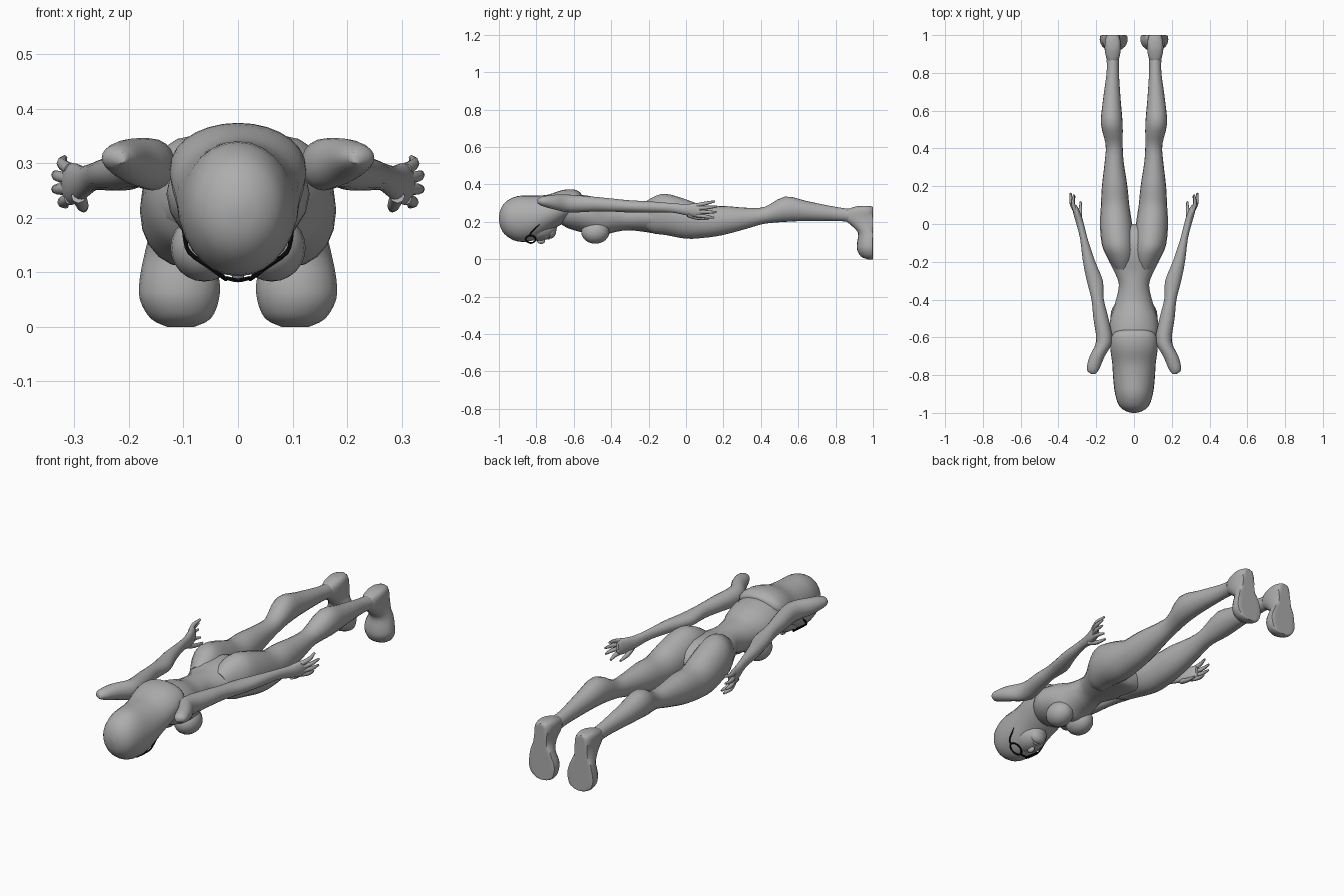
import bpy, bmesh, math
from mathutils import Vector, Matrix, Euler

default_cube = bpy.data.objects.get("Cube")
if default_cube:
    bpy.data.objects.remove(default_cube, do_unlink=True)


def make_material(name, colour):
    material = bpy.data.materials.new(name)
    material.use_nodes = True
    material.diffuse_color = colour
    shader = material.node_tree.nodes["Principled BSDF"]
    shader.inputs["Base Color"].default_value = colour
    return material


GREY = make_material("matte grey", (0.42, 0.42, 0.42, 1))
BLACK = make_material("frame black", (0.004, 0.004, 0.004, 1))


def finish(name, bm, material, mirrored=False):
    """Turn a bmesh into a smooth object, optionally mirrored across x."""
    bmesh.ops.recalc_face_normals(bm, faces=bm.faces)
    for face in bm.faces:
        face.smooth = True
    mesh = bpy.data.meshes.new(name)
    bm.to_mesh(mesh)
    bm.free()
    mesh.materials.append(material)
    obj = bpy.data.objects.new(name, mesh)
    bpy.context.collection.objects.link(obj)
    if mirrored:
        mirror = obj.modifiers.new("mirror", 'MIRROR')
        mirror.use_axis = (True, False, False)
        mirror.use_mirror_merge = False
    bpy.ops.object.select_all(action='DESELECT')
    bpy.context.view_layer.objects.active = obj
    obj.select_set(True)
    bpy.ops.object.shade_smooth_by_angle(angle=math.radians(50))
    return obj


def spline(rows, steps):
    """Catmull-Rom interpolation through rows of numbers."""
    rows = [Vector(row) for row in rows]
    result = []
    for i in range(len(rows) - 1):
        a, b = rows[max(i - 1, 0)], rows[i]
        c, d = rows[i + 1], rows[min(i + 2, len(rows) - 1)]
        for k in range(steps):
            t = k / steps
            result.append(b + (c - a) * (t / 2)
                          + (a * 2 - b * 5 + c * 4 - d) * (t * t / 2)
                          + (b * 3 - a - c * 3 + d) * (t * t * t / 2))
    return result + [rows[-1]]


def bridge_rings(bm, rings):
    sides = len(rings[0])
    for first, second in zip(rings, rings[1:]):
        for j in range(sides):
            k = (j + 1) % sides
            bm.faces.new((first[j], first[k], second[k], second[j]))
    bm.faces.new(rings[0])
    bm.faces.new(rings[-1])


def loft(name, sections, mirrored=False, upright=False, sides=20, limit=None):
    """Oval sections: position, x low, x high, depth low, depth high (hundredths)."""
    bm = bmesh.new()
    rings = []
    for row in spline(sections, 3):
        along, x_low, x_high, low, high = row / 100
        ring = []
        for j in range(sides):
            angle = math.tau * j / sides
            x = (x_low + x_high + (x_high - x_low) * math.cos(angle)) / 2
            depth = (low + high + (high - low) * math.sin(angle)) / 2
            if limit:
                depth = min(depth, limit)
            point = (x, depth, along) if upright else (x, along, depth)
            ring.append(bm.verts.new(point))
        rings.append(ring)
    bridge_rings(bm, rings)
    return finish(name, bm, GREY, mirrored)


def centred(sections):
    """Expand position, half width, low, high to full loft sections."""
    return [(along, -half, half, low, high) for along, half, low, high in sections]


def ellipsoid(name, centre, radii, mirrored=False):
    bm = bmesh.new()
    bmesh.ops.create_uvsphere(bm, u_segments=20, v_segments=12, radius=1)
    bmesh.ops.transform(bm, verts=bm.verts,
                        matrix=Matrix.Translation(centre) @ Matrix.Diagonal((*radii, 1)))
    return finish(name, bm, GREY, mirrored)


def tube(name, points, radii, material, mirrored=False, sides=8):
    """Tapering round tube through a few points."""
    bm = bmesh.new()
    rows = spline([(*p, r) for p, r in zip(points, radii)], 3)
    rings = []
    for i, row in enumerate(rows):
        before, after = rows[max(i - 1, 0)], rows[min(i + 1, len(rows) - 1)]
        turn = (after - before).to_3d().to_track_quat('Z', 'Y')
        ring = []
        for j in range(sides):
            angle = math.tau * j / sides
            offset = Vector((math.cos(angle), math.sin(angle), 0)) * row[3]
            ring.append(bm.verts.new(row.to_3d() + turn @ offset))
        rings.append(ring)
    bridge_rings(bm, rings)
    return finish(name, bm, material, mirrored)


# Torso, lying face down
loft("torso", centred([
    (-70, 5, 21, 32), (-64, 10, 17, 33), (-58, 13, 15, 34.5), (-50, 12.5, 13, 33.5),
    (-45, 11, 12, 32), (-40, 9.5, 14, 30.5), (-32, 8, 15.5, 30), (-25, 10.5, 15, 30),
    (-18, 14, 14, 31), (-10, 16, 13, 31), (-3, 14, 12.5, 28), (0, 6, 16, 24)]))
ellipsoid("chest", (0.062, -0.485, 0.145), (0.062, 0.075, 0.062), mirrored=True)

# Head with the hair mass over the nape
loft("head_and_hair", centred([
    (-100, 1, 21, 23), (-99, 4.5, 16.5, 27), (-96, 8, 12.5, 31), (-90, 10, 9.5, 33.8),
    (-82, 11, 10, 34), (-74, 11.5, 14.5, 34.5), (-66, 12.5, 19, 37),
    (-60, 12, 23, 37.3), (-57, 9.5, 27, 36), (-56, 5, 30, 35)]), sides=28)

# Face
ellipsoid("face", (0, -0.79, 0.17), (0.075, 0.1, 0.072))
ellipsoid("jaw", (0, -0.725, 0.15), (0.045, 0.03, 0.04))
ellipsoid("nose", (0, -0.775, 0.098), (0.012, 0.022, 0.016))
ellipsoid("lips", (0, -0.735, 0.118), (0.022, 0.012, 0.012))

# Glasses
ring_turn = Euler((0, math.radians(-35), 0)).to_matrix()
ring_points = []
for step in range(19):
    angle = math.tau * step / 18
    local = Vector((0.034 * math.cos(angle), 0.026 * math.sin(angle), 0))
    ring_points.append(Vector((0.05, -0.83, 0.107)) + ring_turn @ local)
tube("glasses_rim", ring_points, [0.004] * len(ring_points), BLACK, True, 6)
tube("glasses_bridge", [(-0.022, -0.83, 0.09), (0, -0.83, 0.085), (0.022, -0.83, 0.09)],
     [0.004] * 3, BLACK, sides=6)
tube("glasses_temple", [(0.078, -0.835, 0.126), (0.094, -0.825, 0.145), (0.1, -0.78, 0.19)],
     [0.004] * 3, BLACK, True, 6)

# Legs with buttocks, knees and calves
loft("leg", [
    (-24, 2, 10, 18, 29), (-18, 0, 14, 14, 33), (-11, 0, 17, 13, 35), (0, 1, 18, 11, 32),
    (10, 2.5, 17.5, 11.5, 28.5), (20, 3.5, 17, 13, 28.5), (33, 5.5, 15.5, 16.5, 27.5),
    (42, 6, 15, 19, 28), (53, 6, 17.5, 20, 33.5), (65, 7, 16.5, 20.5, 31),
    (80, 8, 14.5, 20.5, 28), (87, 8, 14.5, 20, 27)], mirrored=True)

# Feet, toes down with flat soles facing back
loft("foot", [
    (0, 8, 13, 97, 100), (1.5, 5, 16, 93.5, 103), (5, 3.5, 18, 91.5, 104),
    (9, 3.5, 18, 91.5, 104), (14, 5.5, 17, 92, 104), (18, 7, 16, 88.5, 104),
    (22, 7, 15.5, 84, 104), (26, 7, 15.5, 85, 103), (28, 8, 14.5, 90, 100),
    (28.6, 10, 12, 93, 97)], mirrored=True, upright=True, limit=1.0)

# Arms with raised shoulders
loft("arm", [
    (-79.5, 20.5, 22.5, 30, 32), (-77, 18.5, 25, 28.5, 33.5), (-70, 15.5, 23.5, 26.5, 34.5),
    (-62, 11.5, 20, 25, 34.5), (-50, 13.5, 21.5, 25.5, 33.5), (-40, 16, 22.5, 25.5, 32.5),
    (-30, 16.5, 25, 25, 31.5), (-20, 20.5, 27, 25, 31), (-8, 24.5, 28.5, 25, 30),
    (0, 26.5, 30.5, 23.5, 29.5), (5, 28, 32, 22.5, 30), (8.5, 29.5, 32.5, 22.5, 30),
    (10, 30.5, 32, 24, 29)], mirrored=True)

# Fingers and thumb
finger_tips = {"index": (0.315, 0.15, 0.222), "middle": (0.335, 0.162, 0.252),
               "ring": (0.335, 0.165, 0.282), "little": (0.318, 0.155, 0.31)}
for i, (finger, tip) in enumerate(finger_tips.items()):
    root = Vector((0.308, 0.06, 0.235 + 0.018 * i))
    middle = (root + Vector(tip)) / 2 + Vector((0.01, 0, 0))
    tube(finger + "_finger", [root, middle, tip], [0.011, 0.01, 0.005], GREY, True)
tube("thumb", [(0.292, 0.01, 0.24), (0.285, 0.06, 0.222), (0.282, 0.12, 0.215)],
     [0.014, 0.011, 0.005], GREY, True)
